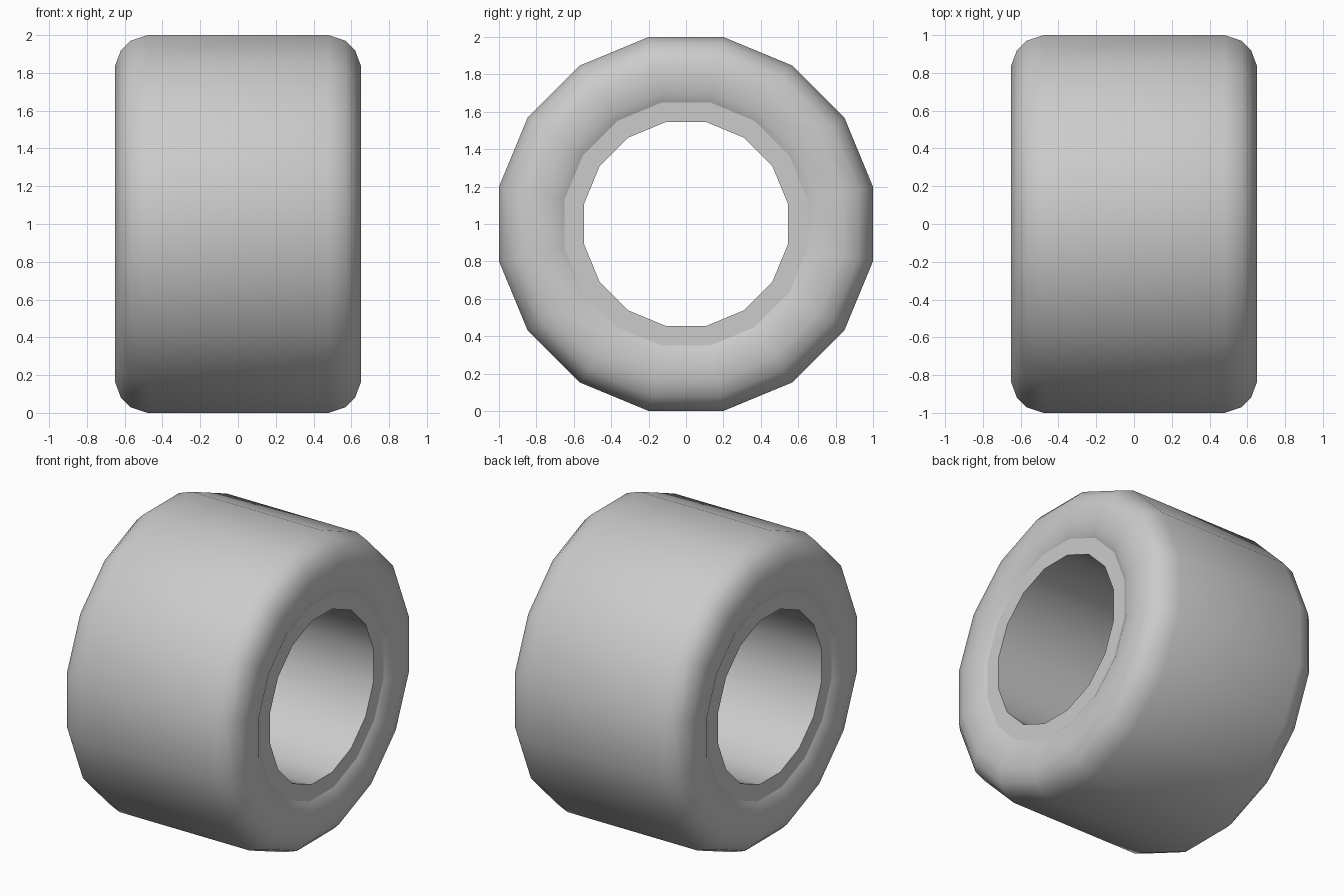
import bpy, math

if "Cube" in bpy.data.objects:
    bpy.data.objects.remove(bpy.data.objects["Cube"])

SIDES = 16
K = 1 / math.cos(math.pi / SIDES)  # flat-side distance to corner radius


def lathe(name, profile, smooth_angle):
    """Revolve an open (x, radius) profile around the x axis."""
    n = len(profile)
    verts, faces = [], []
    for i in range(SIDES):
        a = 2 * math.pi * (i + 0.5) / SIDES
        verts += [(x, r * K * math.cos(a), 1 + r * K * math.sin(a)) for x, r in profile]
        j = (i + 1) % SIDES
        faces += [(i * n + k, i * n + k + 1, j * n + k + 1, j * n + k) for k in range(n - 1)]
    mesh = bpy.data.meshes.new(name)
    mesh.from_pydata(verts, [], faces)
    obj = bpy.data.objects.new(name, mesh)
    bpy.context.collection.objects.link(obj)
    bpy.ops.object.select_all(action='DESELECT')
    obj.select_set(True)
    bpy.context.view_layer.objects.active = obj
    bpy.ops.object.shade_smooth_by_angle(angle=math.radians(smooth_angle))
    return obj


# Rounded tyre: one half of the profile, mirrored to the other side
half = [(0.62, 0.65), (0.645, 0.70), (0.65, 0.84), (0.62, 0.92), (0.57, 0.97), (0.48, 1.0)]
tyre = half + [(-x, r) for x, r in reversed(half)]
lathe("tyre", tyre[::-1], 60)

# Inner sleeve: flat ring on each side joined by a straight bore
sleeve = [(0.62, 0.65), (0.62, 0.545), (-0.62, 0.545), (-0.62, 0.65)]
lathe("wheel_sleeve", sleeve, 40)
